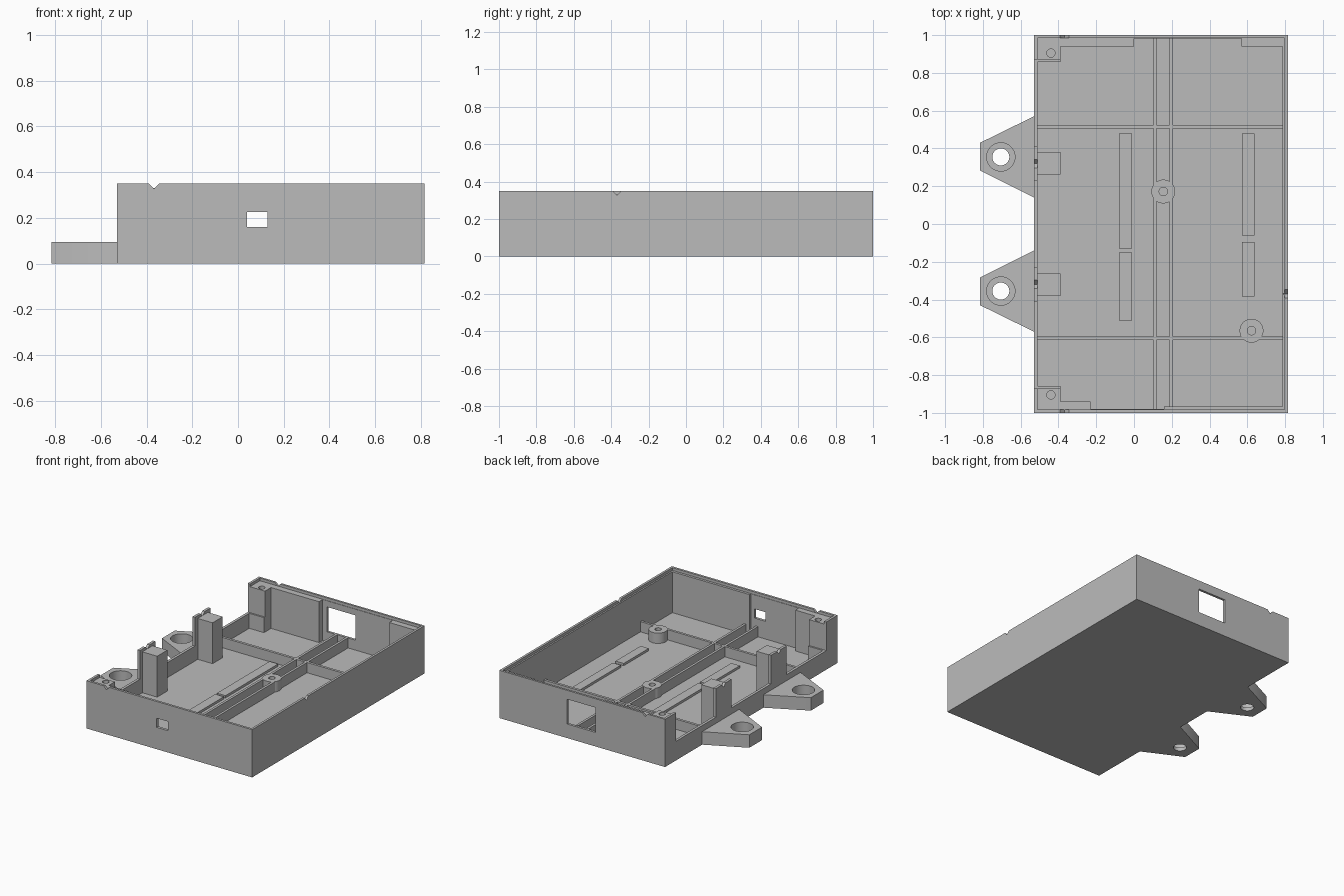
import bpy, bmesh, math
from mathutils import Matrix

cube = bpy.data.objects.get("Cube")
if cube:
    bpy.data.objects.remove(cube, do_unlink=True)

grey = bpy.data.materials.new("grey_plastic")
grey.use_nodes = True
COLOUR = (0.5, 0.5, 0.5, 1)
grey.diffuse_color = COLOUR
grey.node_tree.nodes["Principled BSDF"].inputs["Base Color"].default_value = COLOUR


def finish(name, bm):
    bmesh.ops.recalc_face_normals(bm, faces=bm.faces)
    mesh = bpy.data.meshes.new(name)
    bm.to_mesh(mesh)
    bm.free()
    mesh.materials.append(grey)
    obj = bpy.data.objects.new(name, mesh)
    bpy.context.collection.objects.link(obj)
    return obj


def box(name, x, y, z):
    bm = bmesh.new()
    size = [b - a for a, b in (x, y, z)]
    mid = [(a + b) / 2 for a, b in (x, y, z)]
    bmesh.ops.create_cube(bm, size=1, matrix=Matrix.Translation(mid) @ Matrix.Diagonal((*size, 1)))
    return finish(name, bm)


def cylinder(name, x, y, r, z):
    bm = bmesh.new()
    bmesh.ops.create_cone(bm, cap_ends=True, segments=40, radius1=r, radius2=r, depth=z[1] - z[0],
                          matrix=Matrix.Translation((x, y, sum(z) / 2)))
    return finish(name, bm)


def notch(x, y, along):
    """Diamond bar that cuts a V into a rim running along the given axis."""
    bm = bmesh.new()
    turn = Matrix.Rotation(math.radians(45), 4, "Y" if along == "x" else "X")
    size = (0.032, 0.06, 0.032) if along == "x" else (0.06, 0.032, 0.032)
    bmesh.ops.create_cube(bm, size=1, matrix=Matrix.Translation((x, y, 0.35)) @ turn
                          @ Matrix.Diagonal((*size, 1)))
    return finish("notch_cutter", bm)


def cut(obj, cutters):
    """Subtract the cutters, bake the result and discard them."""
    for c in cutters:
        c.hide_render = True
        mod = obj.modifiers.new("cut", "BOOLEAN")
        mod.operation, mod.solver, mod.object = "DIFFERENCE", "EXACT", c
    bpy.context.view_layer.update()
    baked = bpy.data.meshes.new_from_object(obj.evaluated_get(bpy.context.evaluated_depsgraph_get()))
    obj.modifiers.clear()
    obj.data = baked
    for c in cutters:
        bpy.data.objects.remove(c, do_unlink=True)


def smooth(obj):
    bpy.ops.object.select_all(action="DESELECT")
    obj.select_set(True)
    bpy.context.view_layer.objects.active = obj
    bpy.ops.object.shade_smooth_by_angle(angle=math.radians(30))


L, R, H = -0.53, 0.815, 0.35      # outer sides and rim height
FLOOR, LEDGE, SILL = 0.03, 0.33, 0.14

# Tray with stepped rim, open side, windows and notches
tray = box("tray", (L, R), (-1, 1), (0, H))
cut(tray, [
    box("cavity", (-0.51, 0.787), (-0.98, 0.982), (FLOOR, 0.5)),
    box("rim_step", (-0.512, 0.798), (-0.983, 0.985), (LEDGE, 0.5)),
    box("open_side", (-0.6, -0.5), (-0.87, 0.87), (SILL, 0.5)),
    box("front_window", (0.04, 0.13), (-1.1, -0.9), (0.16, 0.227)),
    box("rear_window", (0.035, 0.265), (0.9, 1.1), (0.103, 0.285)),
    notch(-0.368, -1, "x"), notch(-0.368, 1, "x"), notch(R, -0.37, "y"),
])

# Thickened wall sections
box("front_wall_liner", (0.16, 0.79), (-0.985, -0.965), (0.02, LEDGE))
box("front_wall_panel", (-0.4, -0.23), (-0.985, -0.94), (0.02, LEDGE))
box("rear_wall_panel", (-0.4, 0.0), (0.94, 0.985), (0.02, LEDGE))
box("rear_corner_panel", (0.57, 0.79), (0.94, 0.985), (0.02, LEDGE))

# Mirrored parts of the open side
for s, end in ((-1, "front"), (1, "rear")):
    def span(a, b):
        return tuple(sorted((s * a, s * b)))

    # Screw post in the corner, with a slightly wider foot
    post = box(end + "_screw_post", (-0.515, -0.39), span(0.87, 0.986), (0.02, LEDGE))
    cut(post, [cylinder("bore", -0.44, s * 0.905, 0.022, (0.2, 0.5))])
    smooth(post)
    box(end + "_post_foot", (-0.515, -0.39), span(0.858, 0.9), (0.02, SILL))

    # Pillar with notched clip plate
    box(end + "_pillar", (-0.512, -0.39), span(0.262, 0.38), (0.02, LEDGE))
    clip = box(end + "_clip_plate", (L, -0.51), span(0.23, 0.41), (SILL - 0.01, H))
    cut(clip, [notch(-0.52, s * 0.32, "y")])

    # Mounting tab with counterbored hole
    bm = bmesh.new()
    outline = [(-0.525, 0.57), (L, 0.57), (-0.815, 0.43), (-0.815, 0.283), (L, 0.14), (-0.525, 0.14)]
    face = bm.faces.new([bm.verts.new((x, s * y, 0)) for x, y in outline])
    top = bmesh.ops.extrude_face_region(bm, geom=[face])["geom"]
    bmesh.ops.translate(bm, vec=(0, 0, 0.095), verts=[v for v in top if isinstance(v, bmesh.types.BMVert)])
    tab = finish(end + "_mounting_tab", bm)
    cut(tab, [cylinder("bore", -0.705, s * 0.355, 0.045, (-0.1, 0.2)),
              cylinder("counterbore", -0.705, s * 0.355, 0.075, (0.025, 0.2))])
    smooth(tab)

# Floor ribs, kept clear of the boss bores
RIB = (0.02, 0.105)
for name, x in (("left_long_rib", (0.188, 0.206)), ("right_long_rib", (0.102, 0.12))):
    box(name, x, (-0.982, 0.984), RIB)
for name, y in (("front_cross_rib", (-0.614, -0.596)), ("rear_cross_rib", (0.506, 0.525))):
    box(name, (-0.512, 0.789), y, RIB)

# Screw bosses
for name, x, y in (("middle_boss", 0.155, 0.172), ("side_boss", 0.622, -0.565)):
    boss = cylinder(name, x, y, 0.063, (0.02, 0.106))
    cut(boss, [cylinder("bore", x, y, 0.022, (0.04, 0.3))])
    smooth(boss)

# Raised floor strips
for name, x, y in (("right_rear_strip", (-0.08, -0.01), (-0.13, 0.48)),
                   ("right_front_strip", (-0.08, -0.01), (-0.51, -0.15)),
                   ("left_rear_strip", (0.572, 0.638), (-0.062, 0.48)),
                   ("left_front_strip", (0.572, 0.638), (-0.385, -0.095))):
    box(name, x, y, (0.02, 0.047))
